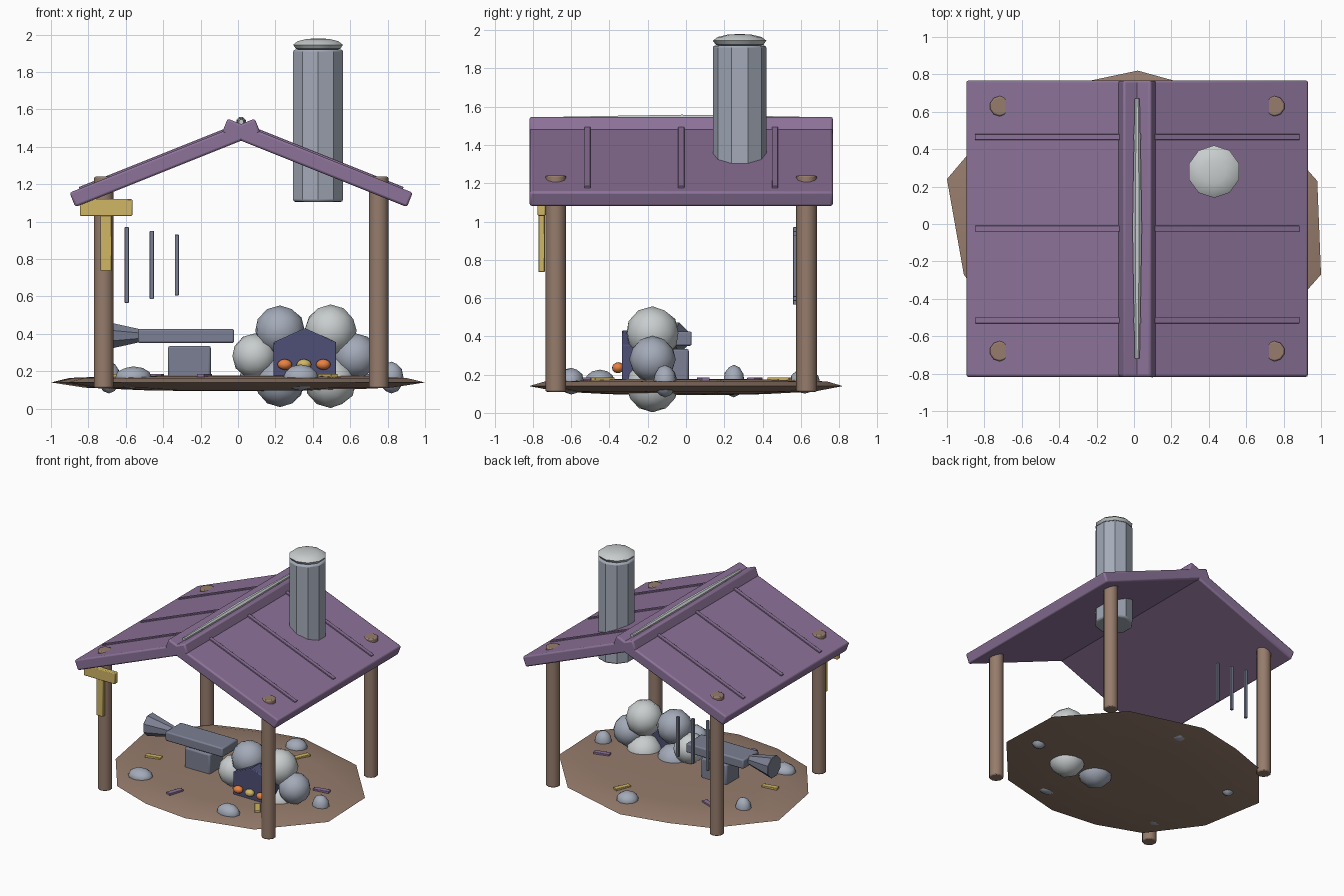
import bpy, bmesh, math
from mathutils import Matrix, Vector

if "Cube" in bpy.data.objects:
    bpy.data.objects.remove(bpy.data.objects["Cube"])


def material(name, *rgb):
    """Flat material from 0-255 display values, stored as linear."""
    lin = [((c / 255 + 0.055) / 1.055) ** 2.4 for c in rgb] + [1]
    m = bpy.data.materials.new(name)
    m.use_nodes = True
    m.diffuse_color = lin
    m.node_tree.nodes["Principled BSDF"].inputs["Base Color"].default_value = lin
    return m


PURPLE = material("purple_wood", 140, 114, 152)
BROWN = material("brown_earth_wood", 150, 124, 108)
STONE = material("blue_grey_stone", 163, 170, 184)
PALE = material("pale_stone", 200, 205, 206)
IRON = material("dark_iron", 124, 128, 147)
NAVY = material("soot_navy", 78, 80, 118)
YELLOW = material("straw_yellow", 208, 182, 100)
ORANGE = material("ember_orange", 232, 130, 66)


def finish(name, bm, mat, bevel=0, angle=32):
    bmesh.ops.recalc_face_normals(bm, faces=bm.faces)
    me = bpy.data.meshes.new(name)
    bm.to_mesh(me)
    bm.free()
    me.materials.append(mat)
    ob = bpy.data.objects.new(name, me)
    bpy.context.collection.objects.link(ob)
    bpy.ops.object.select_all(action='DESELECT')
    ob.select_set(True)
    bpy.context.view_layer.objects.active = ob
    if bevel:
        mod = ob.modifiers.new("soft_edges", 'BEVEL')
        mod.width, mod.segments, mod.angle_limit = bevel, 2, math.radians(50)
    bpy.ops.object.shade_smooth_by_angle(angle=math.radians(angle))
    return ob


def box(name, mat, centre, size, rot=0, axis='Z', bevel=0):
    bm = bmesh.new()
    m = Matrix.Translation(centre) @ Matrix.Rotation(rot, 4, axis) @ Matrix.Diagonal((*size, 1))
    bmesh.ops.create_cube(bm, size=1, matrix=m)
    return finish(name, bm, mat, bevel)


def ball(name, mat, centre, radii, turn=0.4):
    bm = bmesh.new()
    m = Matrix.Translation(centre) @ Matrix.Diagonal((*radii, 1)) @ Matrix.Rotation(turn, 4, 'Z')
    bmesh.ops.create_icosphere(bm, subdivisions=2, radius=1, matrix=m)
    return finish(name, bm, mat)


def loft(name, mat, rings, bevel=0, angle=32):
    """Skin a list of vertex rings and cap both ends."""
    bm = bmesh.new()
    loops = [[bm.verts.new(p) for p in ring] for ring in rings]
    n = len(loops[0])
    for a, b in zip(loops, loops[1:]):
        for i in range(n):
            j = (i + 1) % n
            bm.faces.new((a[i], a[j], b[j], b[i]))
    bm.faces.new(loops[0])
    bm.faces.new(loops[-1])
    return finish(name, bm, mat, bevel, angle)


def lathe(name, mat, base, axis, profile, sides, bevel=0, angle=32):
    """Turn (distance, radius) pairs around an axis."""
    q = Vector((0, 0, 1)).rotation_difference(Vector(axis))
    rings = []
    for d, r in profile:
        steps = [(i + 0.5) * math.tau / sides for i in range(sides)]
        rings.append([Vector(base) + q @ Vector((r * math.cos(t), r * math.sin(t), d))
                      for t in steps])
    return loft(name, mat, rings, bevel, angle)


# Ground: an irregular twelve-sided lens
outline = [(-.91, -.27), (-.63, -.65), (-.28, -.78), (.1, -.82), (.63, -.69), (1, -.27),
           (.98, .23), (.6, .66), (.02, .82), (-.36, .74), (-.67, .63), (-1, .24)]
layers = [(.2, .093), (.5, .098), (.82, .112), (1, .14), (.9, .164), (.65, .174), (.25, .178)]
loft("ground", BROWN, [[(x * s, y * s, z) for x, y in outline] for s, z in layers], angle=40)

# Posts, mirrored about the centre of the roof
CX, CY = .017, -.025
for side, sx in (("right", -1), ("left", 1)):
    for end, sy in (("front", -1), ("back", 1)):
        lathe(f"{end}_{side}_post", BROWN, (CX + sx * .735, CY + sy * .655, .11), (0, 0, 1),
              [(0, .054), (1.13, .054)], 10, .008, 40)

# Roof: two slabs that cross at the ridge, with thin battens
PITCH = math.radians(21.8)
for side, sx in (("right", -1), ("left", 1)):
    centre = Vector((CX + sx * .407, CY, 1.314))
    rot = sx * PITCH
    box(f"{side}_roof_slab", PURPLE, centre, (1.066, 1.585, .083), rot, 'Y', .012)
    up = Vector((sx * math.sin(PITCH), 0, math.cos(PITCH)))
    for i in range(3):
        spot = centre + up * .042 + Vector((0, (i - 1) * .49, 0))
        box(f"{side}_roof_batten_{i + 1}", PURPLE, spot, (.953, .032, .018), rot, 'Y', .003)
lathe("ridge_pole", PALE, (CX, -.72, 1.533), (0, 1, 0),
      [(0, .014), (.35, .021), (.7, .027), (1.05, .021), (1.39, .014)], 8)

# Chimney and its domed cap
lathe("chimney", STONE, (.428, .28, 1.105), (0, 0, 1), [(0, .14), (.815, .14)], 10, .012, 30)
lathe("chimney_cap", PALE, (.428, .28, 1.912), (0, 0, 1),
      [(0, .085), (.012, .125), (.033, .14), (.052, .115), (.064, .065), (.067, .02)], 10)

# Hanging hammer-shaped sign
box("sign_head", YELLOW, (-.705, -.755, 1.075), (.28, .04, .09), bevel=.006)
box("sign_handle", YELLOW, (-.705, -.755, .885), (.06, .034, .30), bevel=.005)

# Row of tools hanging at the back
for i in range(3):
    box(f"hanging_tool_{i + 1}", IRON, (-.595 + i * .134, .57, .768), (.022, .022, .405 - i * .04),
        bevel=.003)

# Anvil
box("anvil_base", IRON, (-.26, -.07, .25), (.23, .17, .17), bevel=.012)
box("anvil_top", IRON, (-.278, -.07, .388), (.515, .2, .075), bevel=.01)
lathe("anvil_horn", IRON, (-.745, -.07, .39), (1, 0, 0), [(0, .09), (.24, .033)], 8, .004)

# Hearth: ring of six boulders, alternating colours
for i in range(6):
    t = i * math.tau / 6
    r = .135 if i % 3 else .122
    if i in (1, 5):
        r = .14
    ball(f"hearth_boulder_{i + 1}", PALE if i % 2 else STONE,
         (.36 + .27 * math.cos(t), -.175, .28 + .158 * math.sin(t)), (r, r, r), i)

# Hearth mouth with glowing coals
mouth = [(.19, .165), (.525, .165), (.525, .355), (.358, .43), (.19, .355)]
loft("hearth_mouth", NAVY, [[(x, y, z) for x, z in mouth] for y in (-.335, -.22)], .006)
for i, mat in enumerate((ORANGE, YELLOW, ORANGE)):
    ball(f"coal_{i + 1}", mat, (.25 + i * .103, -.355, .236), (.04, .032, .029))

# Half-buried rocks
rocks = [(-.56, -.45, .1, .08, .06), (.335, -.6, .095, .068, .07), (.82, -.11, .066, .06, .085),
         (.09, .62, .085, .08, .065), (-.69, .25, .062, .056, .085)]
for i, (x, y, rx, ry, rz) in enumerate(rocks):
    ball(f"rock_{i + 1}", STONE, (x, y, .166), (rx, ry, rz), i)

# Scattered wood scraps
scraps = [(-.66, -.14, 12, YELLOW), (.23, .49, 65, YELLOW), (.48, -.435, -55, YELLOW),
          (-.18, -.55, 70, PURPLE), (.69, .09, 12, PURPLE), (-.46, .36, -20, PURPLE)]
for i, (x, y, deg, mat) in enumerate(scraps):
    box(f"wood_scrap_{i + 1}", mat, (x, y, .177), (.125, .042, .018), math.radians(deg), bevel=.003)
